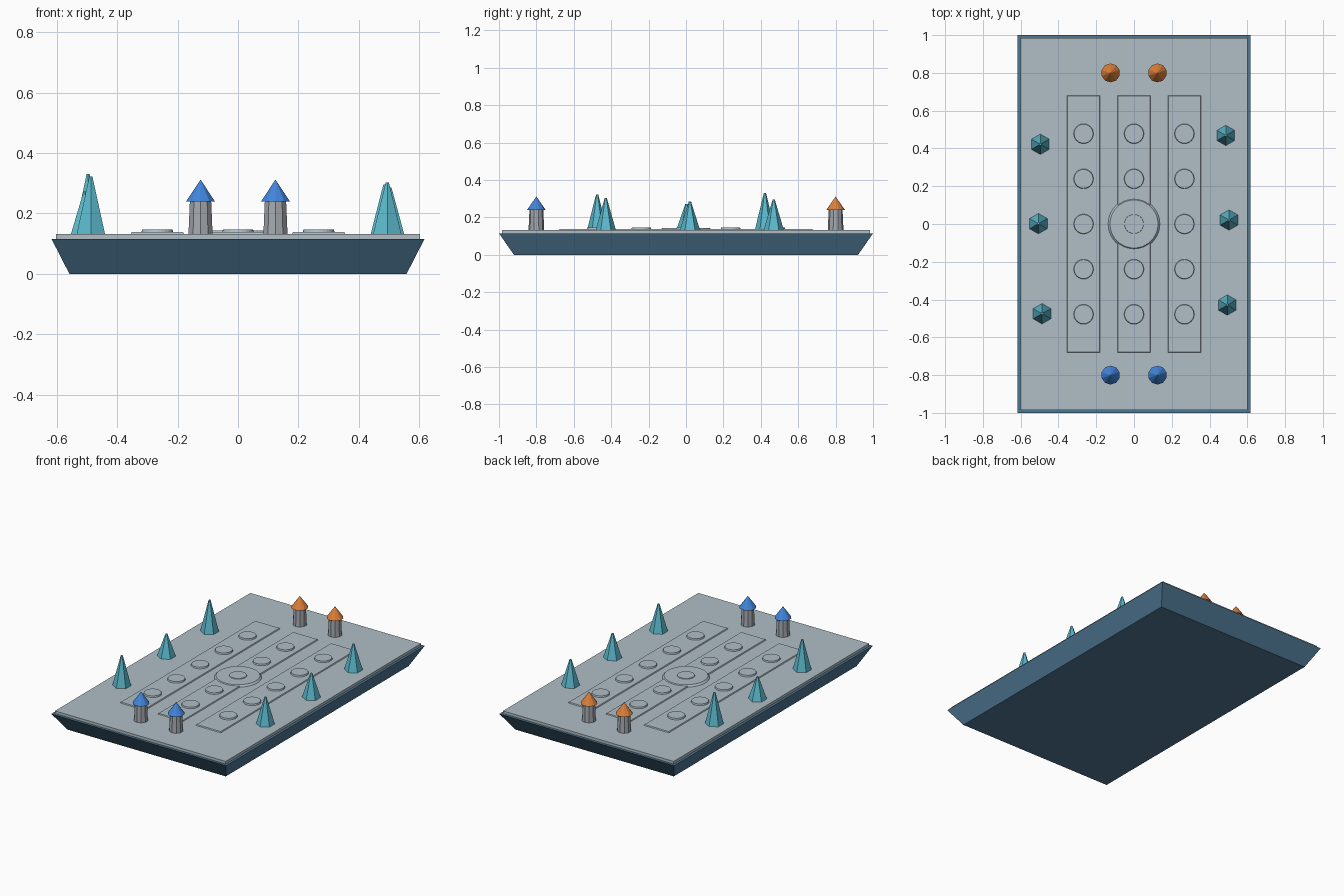
import bpy, math

cube = bpy.data.objects.get("Cube")
if cube:
    bpy.data.objects.remove(cube, do_unlink=True)


def material(name, rgb):
    linear = [((c / 255 + 0.055) / 1.055) ** 2.4 for c in rgb] + [1]
    m = bpy.data.materials.new(name)
    m.use_nodes = True
    m.diffuse_color = linear
    m.node_tree.nodes["Principled BSDF"].inputs["Base Color"].default_value = linear
    return m


slate = material("slate blue", (79, 121, 149))
stone = material("pale stone", (176, 190, 198))
grey = material("tower grey", (165, 170, 176))
teal = material("crystal teal", (92, 186, 206))
blue = material("roof blue", (66, 133, 220))
orange = material("roof orange", (222, 128, 58))


def frustum(name, mat, x, y, z0, z1, r0, r1, sides, turn=0.0):
    bpy.ops.mesh.primitive_cone_add(vertices=sides, radius1=r0, radius2=r1, depth=z1 - z0,
                                    location=(x, y, (z0 + z1) / 2), rotation=(0, 0, turn))
    ob = bpy.context.object
    ob.name = name
    ob.data.materials.append(mat)
    return ob


def slab(name, mat, x, z0, z1, bottom, top):
    """Rectangular block whose bottom and top half-sizes differ."""
    bpy.ops.mesh.primitive_cube_add(size=2, location=(x, 0, 0))
    ob = bpy.context.object
    ob.name = name
    for v in ob.data.vertices:
        hx, hy = top if v.co.z > 0 else bottom
        v.co = (math.copysign(hx, v.co.x), math.copysign(hy, v.co.y), z1 if v.co.z > 0 else z0)
    ob.data.materials.append(mat)


# Board: flared base and thin top plate
FLOOR = 0.132
slab("base", slate, 0, 0, 0.115, (0.558, 0.92), (0.617, 1.0))
slab("top_plate", stone, 0, 0.115, FLOOR, (0.602, 0.984), (0.602, 0.984))

# Three raised lanes, each with a row of round pads
for i in (-1, 0, 1):
    x = i * 0.267
    slab("lane", stone, x, FLOOR, 0.138, (0.088, 0.68), (0.085, 0.677))
    for j in range(-2, 3):
        frustum("pad", stone, x, j * 0.239, 0.136, 0.147, 0.053, 0.05, 24)

# Central ring
frustum("centre_disc", stone, 0, 0, FLOOR, 0.143, 0.137, 0.127, 40)

# Pairs of towers at each end
for y, roof in ((-0.8, blue), (0.8, orange)):
    for x in (-0.124, 0.124):
        frustum("tower", grey, x, y, FLOOR, 0.243, 0.042, 0.037, 10)
        frustum("tower_roof", roof, x, y, 0.24, 0.312, 0.05, 0, 10)

# Crystals along both long sides: x, y, tip height
for x, y, tip in ((-0.496, 0.422, 0.33), (-0.506, 0.002, 0.272), (-0.487, -0.475, 0.322),
                  (0.486, 0.469, 0.295), (0.503, 0.021, 0.285), (0.494, -0.429, 0.303)):
    frustum("crystal", teal, x, y, FLOOR, tip, 0.054, 0.006, 6)
